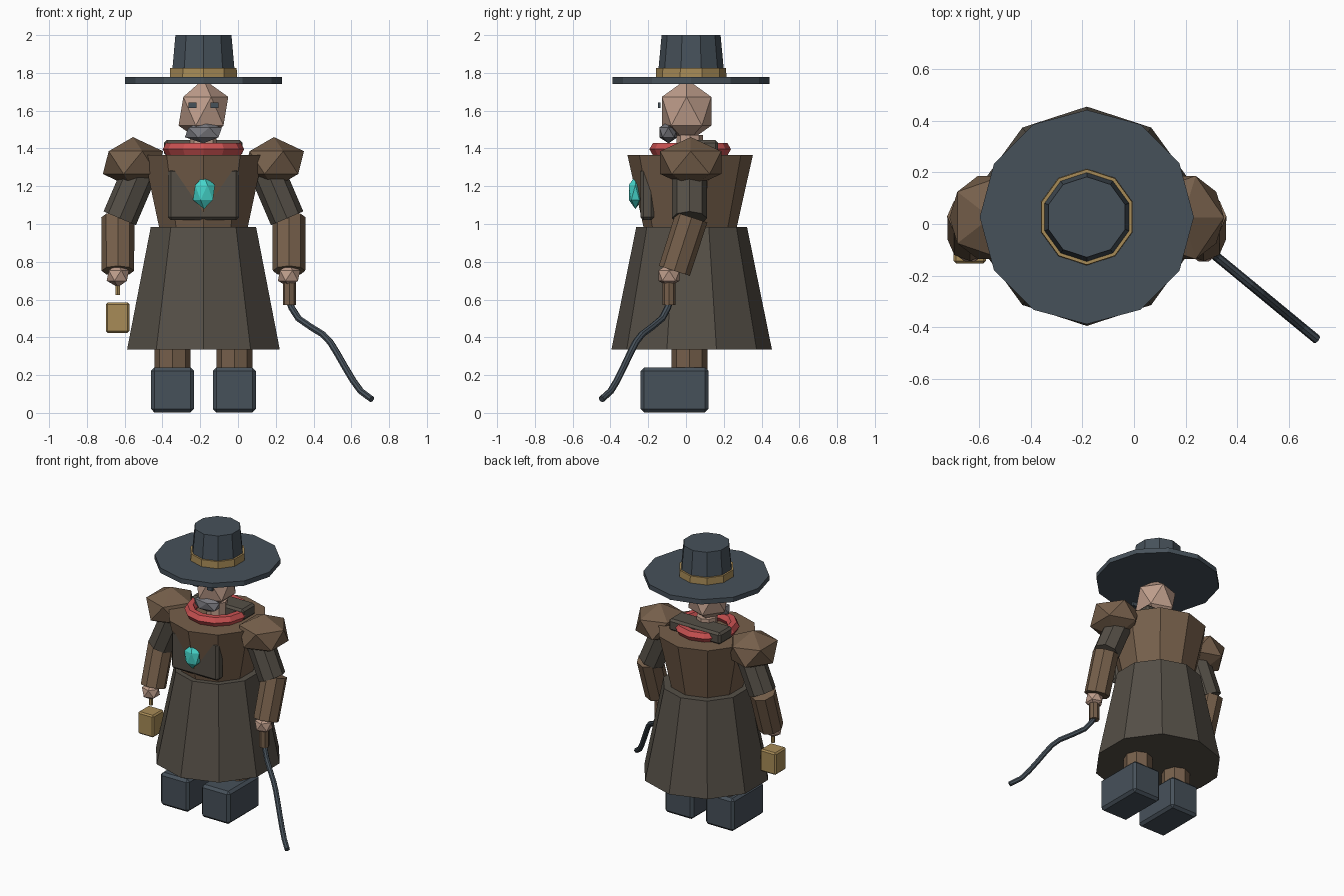
import bpy, bmesh, math
from mathutils import Vector, Matrix

if "Cube" in bpy.data.objects:
    bpy.data.objects.remove(bpy.data.objects["Cube"])

CX, CY = -0.183, 0.027   # body axis


def mat(name, r, g, b):
    m = bpy.data.materials.new(name)
    m.diffuse_color = (r, g, b, 1)
    m.use_nodes = True
    m.node_tree.nodes["Principled BSDF"].inputs["Base Color"].default_value = m.diffuse_color
    return m


SLATE = mat("slate", 0.062, 0.082, 0.102)
BROWN = mat("leather_brown", 0.180, 0.115, 0.070)
DARK = mat("dark_cloth", 0.090, 0.078, 0.062)
SKIN = mat("skin", 0.52, 0.34, 0.26)
GREY = mat("beard_grey", 0.19, 0.19, 0.21)
RED = mat("scarf_red", 0.60, 0.085, 0.085)
GOLD = mat("brass", 0.39, 0.26, 0.095)
TEAL = mat("crystal_teal", 0.06, 0.65, 0.58)


def finish(bm, name, material):
    bmesh.ops.recalc_face_normals(bm, faces=bm.faces)
    me = bpy.data.meshes.new(name)
    bm.to_mesh(me)
    bm.free()
    me.materials.append(material)
    ob = bpy.data.objects.new(name, me)
    bpy.context.scene.collection.objects.link(ob)
    return ob


def rod(name, a, b, r1, r2, sides, material):
    """Capped cone from point a to point b."""
    a, b = Vector(a), Vector(b)
    d = b - a
    # keep vertical rods unrotated, tilt the others by the shortest turn
    axis = Vector((0, 0, 1 if d.z >= 0 else -1))
    rot = axis.rotation_difference(d).to_matrix().to_4x4()
    if d.z < 0:
        r1, r2 = r2, r1
    bm = bmesh.new()
    bmesh.ops.create_cone(bm, cap_ends=True, segments=sides, radius1=r1,
                          radius2=r2, depth=d.length,
                          matrix=Matrix.Translation((a + b) / 2) @ rot)
    return finish(bm, name, material)


def upright(name, z1, z2, r1, r2, sides, material, x=CX, y=CY):
    return rod(name, (x, y, z1), (x, y, z2), r1, r2, sides, material)


def gem(name, c, s, material):
    """Twenty-sided ball, scaled."""
    bm = bmesh.new()
    bmesh.ops.create_icosphere(bm, subdivisions=1, radius=1,
                               matrix=Matrix.Translation(c) @ Matrix.Diagonal((*s, 1)))
    return finish(bm, name, material)


def box(name, lo, hi, material, bevel=0.0):
    lo, hi = Vector(lo), Vector(hi)
    bm = bmesh.new()
    bmesh.ops.create_cube(bm, size=1, matrix=Matrix.Translation((lo + hi) / 2)
                          @ Matrix.Diagonal((*(hi - lo), 1)))
    if bevel:
        bmesh.ops.bevel(bm, geom=bm.edges[:], offset=bevel, segments=1,
                        affect='EDGES', profile=0.5)
    return finish(bm, name, material)


def ring(name, c, major, minor, n, m, material):
    bm = bmesh.new()
    rows = []
    for i in range(n):
        t = 2 * math.pi * i / n
        rows.append([])
        for j in range(m):
            p = 2 * math.pi * j / m
            r = major + minor * math.cos(p)
            rows[-1].append(bm.verts.new((c[0] + r * math.cos(t), c[1] + r * math.sin(t),
                                          c[2] + minor * math.sin(p))))
    for i in range(n):
        for j in range(m):
            k, l = (i + 1) % n, (j + 1) % m
            bm.faces.new((rows[i][j], rows[k][j], rows[k][l], rows[i][l]))
    return finish(bm, name, material)


def tube(name, pts, radius, sides, material):
    """Round tube that follows a list of points."""
    pts = [Vector(p) for p in pts]
    bm = bmesh.new()
    rows = []
    for i, p in enumerate(pts):
        d = (pts[min(i + 1, len(pts) - 1)] - pts[max(i - 1, 0)]).normalized()
        u = d.cross(Vector((0.64, 0.78, 0))).normalized()
        v = d.cross(u)
        rows.append([bm.verts.new(p + radius * (u * math.cos(2 * math.pi * j / sides)
                                                + v * math.sin(2 * math.pi * j / sides)))
                     for j in range(sides)])
    for a, b in zip(rows, rows[1:]):
        for j in range(sides):
            k = (j + 1) % sides
            bm.faces.new((a[j], a[k], b[k], b[j]))
    bm.faces.new(rows[0])
    bm.faces.new(rows[-1])
    return finish(bm, name, material)


# hat
upright("hat_brim", 1.742, 1.777, 0.415, 0.415, 12, SLATE)
upright("hat_crown", 1.775, 2.0, 0.177, 0.156, 10, SLATE)
upright("hat_band", 1.776, 1.827, 0.187, 0.185, 10, GOLD)

# head
gem("head", (CX, 0.003, 1.597), (0.147, 0.154, 0.17), SKIN)
upright("neck", 1.34, 1.47, 0.07, 0.07, 8, SKIN, y=0.02)
gem("beard", (CX, -0.093, 1.485), (0.110, 0.057, 0.058), GREY)

# coat
upright("coat_skirt", 0.335, 0.985, 0.425, 0.293, 10, DARK, y=0.03)
upright("coat_torso", 0.975, 1.365, 0.245, 0.332, 10, BROWN, y=0.022)
ring("scarf", (CX, 0.022, 1.396), 0.178, 0.038, 12, 6, RED)
box("collar", (CX - 0.208, 0.02, 1.36), (CX + 0.208, 0.17, 1.445), DARK, 0.015)

# chest bag with crystal
box("chest_bag", (CX - 0.188, -0.242, 1.02), (CX + 0.188, -0.17, 1.295), DARK, 0.016)
gem("crystal", (CX + 0.003, -0.268, 1.167), (0.065, 0.041, 0.088), TEAL)

# paired parts
for side, s in (("left", 1), ("right", -1)):
    def at(off, y, z):
        return (CX + s * off, y, z)
    gem("shoulder_" + side, at(0.373, 0.025, 1.325), (0.178, 0.190, 0.135), BROWN)
    rod("upper_arm_" + side, at(0.315, 0.018, 1.33), at(0.443, 0.018, 1.03),
        0.093, 0.093, 8, DARK)
    rod("forearm_" + side, at(0.453, 0.03, 1.035), at(0.453, -0.062, 0.752),
        0.088, 0.086, 8, BROWN)
    gem("hand_" + side, at(0.453, -0.09, 0.727), (0.066, 0.066, 0.062), SKIN)
    x = CX + s * 0.164
    upright("leg_" + side, 0.2, 0.5, 0.096, 0.096, 8, BROWN, x=x, y=0.018)
    box("boot_" + side, (x - 0.114, -0.24, 0.003), (x + 0.114, 0.119, 0.24), SLATE, 0.018)
    ex = CX + s * 0.058
    box("eye_" + side, (ex - 0.021, -0.149, 1.614), (ex + 0.021, -0.134, 1.642), SLATE)

# whip in the left hand
upright("whip_handle", 0.57, 0.71, 0.035, 0.035, 8, BROWN, x=0.272, y=-0.09)
path = [(0.272, 0.59), (0.285, 0.555), (0.32, 0.50), (0.385, 0.455), (0.45, 0.415),
        (0.49, 0.372), (0.525, 0.315), (0.565, 0.245), (0.61, 0.17), (0.65, 0.115), (0.708, 0.072)]
tube("whip", [(x, -0.087 - 0.825 * (x - 0.272), z) for x, z in path], 0.018, 8, SLATE)

# lantern in the right hand
upright("lantern_hook", 0.625, 0.69, 0.013, 0.013, 6, GOLD, x=-0.637, y=-0.09)
box("lantern", (-0.70, -0.153, 0.424), (-0.574, -0.027, 0.584), GOLD, 0.01)
